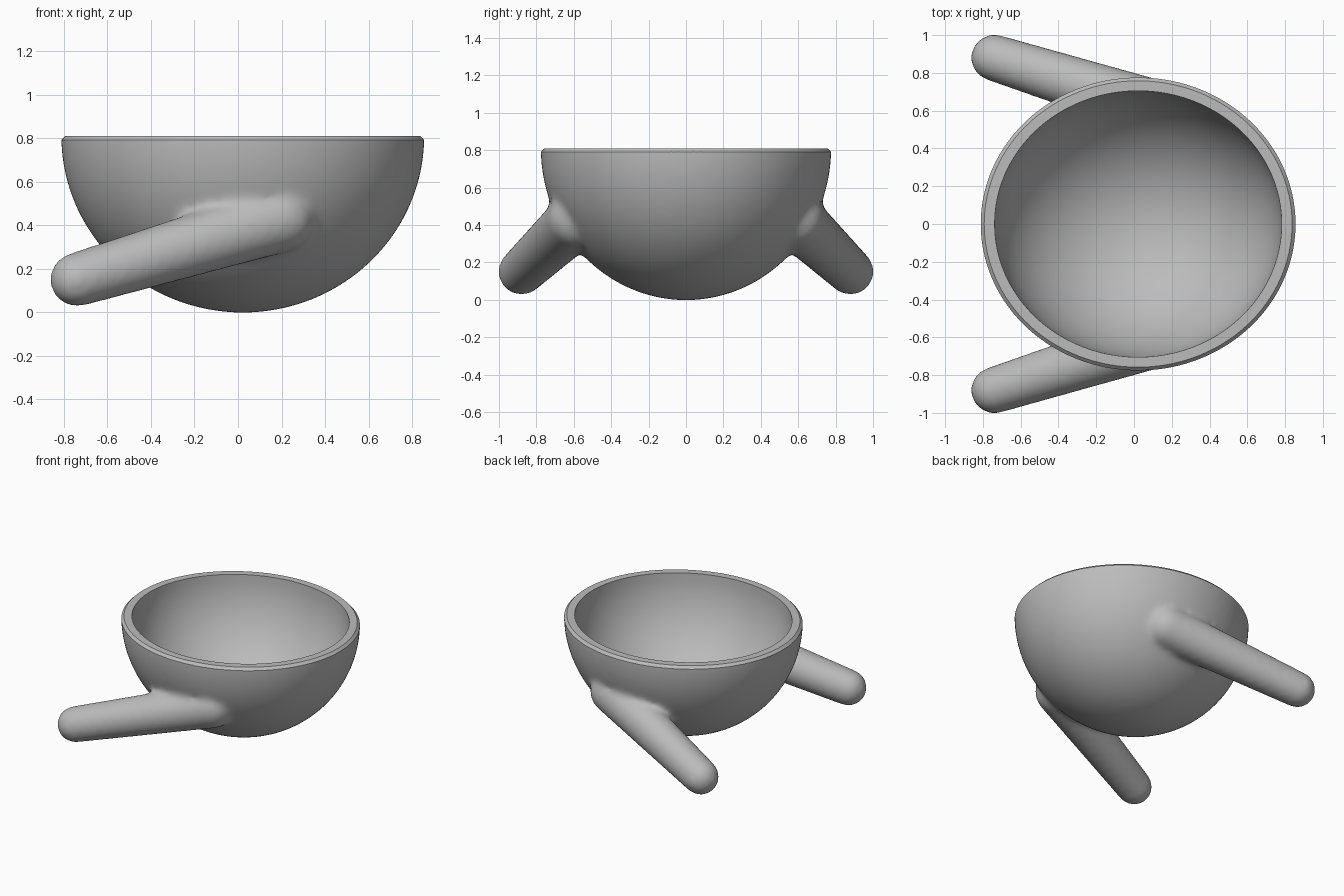
import bpy, bmesh
from mathutils import Vector, Matrix

cube = bpy.data.objects.get("Cube")
if cube:
    bpy.data.objects.remove(cube, do_unlink=True)

CENTRE = Vector((0.022, 0, 0.81))

clay = bpy.data.materials.new("plain_grey")
clay.use_nodes = True
clay.diffuse_color = (0.5, 0.5, 0.5, 1)
clay.node_tree.nodes["Principled BSDF"].inputs["Base Color"].default_value = (0.5, 0.5, 0.5, 1)


def add_ellipsoid(bm, centre, radii, segments=96):
    matrix = Matrix.LocRotScale(centre, None, Vector(radii))
    bmesh.ops.create_uvsphere(bm, u_segments=segments, v_segments=segments // 2,
                              radius=1, matrix=matrix)


def add_arm(bm, start, end, r_start, r_end):
    # Tapered rod with round ends
    axis = end - start
    turn = axis.to_track_quat('Z', 'Y').to_matrix().to_4x4()
    bmesh.ops.create_cone(bm, cap_ends=True, segments=48, radius1=r_start, radius2=r_end,
                          depth=axis.length,
                          matrix=Matrix.Translation((start + end) / 2) @ turn)
    add_ellipsoid(bm, start, (r_start,) * 3, 48)
    add_ellipsoid(bm, end, (r_end,) * 3, 48)


def make_object(name, bm):
    mesh = bpy.data.meshes.new(name)
    bm.to_mesh(mesh)
    bm.free()
    mesh.materials.append(clay)
    obj = bpy.data.objects.new(name, mesh)
    bpy.context.collection.objects.link(obj)
    return obj


# Outer bowl and two legs, fused and blended
bm = bmesh.new()
add_ellipsoid(bm, CENTRE, (0.835, 0.777, 0.812))
for side in (-1, 1):
    add_arm(bm, Vector((-0.74, side * 0.88, 0.15)), Vector((0.2, side * 0.585, 0.43)),
            0.124, 0.155)
bowl = make_object("bowl_with_legs", bm)
remesh = bowl.modifiers.new("fuse", 'REMESH')
remesh.mode = 'VOXEL'
remesh.voxel_size = 0.02
blend = bowl.modifiers.new("blend", 'SMOOTH')
blend.factor = 0.5
blend.iterations = 12

# Cone that trims the top flat and chamfers the rim
bm = bmesh.new()
bmesh.ops.create_cone(bm, cap_ends=True, segments=128, radius1=1.825, radius2=0.815, depth=1.01,
                      matrix=Matrix.Translation((CENTRE.x, 0, 0.305)) @ Matrix.Diagonal((1, 0.93, 1, 1)))
rim_trim = make_object("rim_trim", bm)

# Hollow of the bowl
bm = bmesh.new()
add_ellipsoid(bm, CENTRE, (0.76, 0.705, 0.74))
hollow = make_object("hollow_cutter", bm)

for cutter, operation in ((rim_trim, 'INTERSECT'), (hollow, 'DIFFERENCE')):
    cutter.hide_render = True
    cut = bowl.modifiers.new(cutter.name, 'BOOLEAN')
    cut.operation = operation
    cut.solver = 'EXACT'
    cut.object = cutter

# Bake the shape, drop the cutters, shade smooth with a crisp rim
bpy.ops.object.select_all(action='DESELECT')
bowl.select_set(True)
bpy.context.view_layer.objects.active = bowl
bpy.ops.object.convert(target='MESH')
for cutter in (rim_trim, hollow):
    bpy.data.objects.remove(cutter, do_unlink=True)
bowl.data.materials.clear()
bowl.data.materials.append(clay)
bpy.ops.object.shade_smooth_by_angle(angle=0.6)
